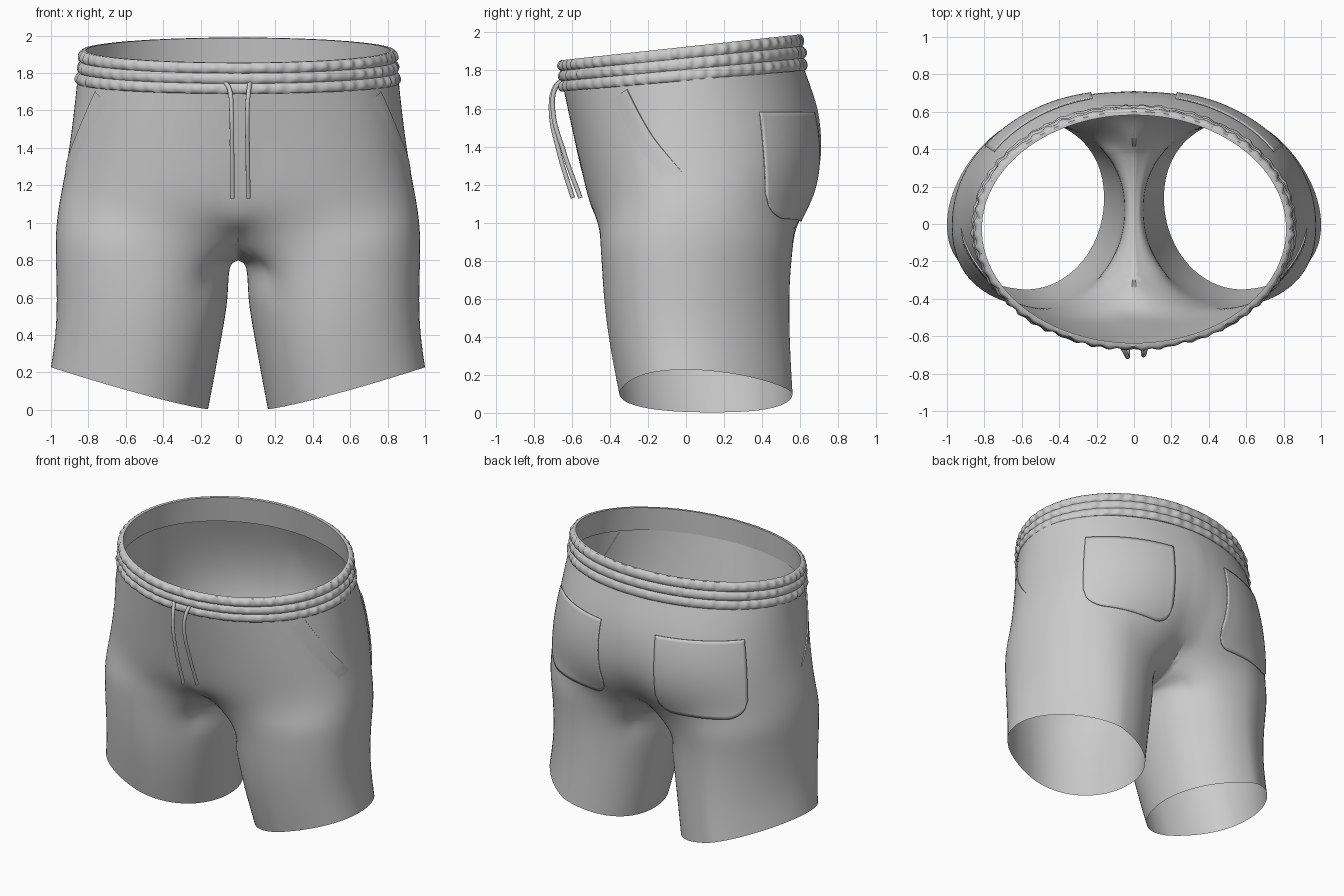
import bpy, math, random
from mathutils import Vector
from mathutils.bvhtree import BVHTree

if "Cube" in bpy.data.objects:
    bpy.data.objects.remove(bpy.data.objects["Cube"])

random.seed(4)
N, M, SUB = 72, 24, 6          # outer columns, inner-thigh columns, rows per span
SPREAD = math.radians(140)


def spow(v, p):
    return math.copysign(abs(v) ** p, v)


def make_object(name, verts, faces, mirror=False, thickness=0):
    me = bpy.data.meshes.new(name)
    me.from_pydata([tuple(v) for v in verts], [], faces)
    ob = bpy.data.objects.new(name, me)
    bpy.context.collection.objects.link(ob)
    if thickness:
        mod = ob.modifiers.new("thickness", 'SOLIDIFY')
        mod.thickness, mod.offset = thickness, -1
    if mirror:
        mod = ob.modifiers.new("mirror", 'MIRROR')
        mod.merge_threshold = 0.0005
    bpy.ops.object.select_all(action='DESELECT')
    bpy.context.view_layer.objects.active = ob
    ob.select_set(True)
    bpy.ops.object.shade_smooth_by_angle(angle=math.radians(50))
    return ob


def grid(rows, closed=False):
    n = len(rows[0])
    faces = []
    for i in range(len(rows) - 1):
        for j in range(n if closed else n - 1):
            k = (j + 1) % n
            faces.append((i * n + j, (i + 1) * n + j, (i + 1) * n + k, i * n + k))
    return [v for r in rows for v in r], faces


def spline(keys):
    pts = [2 * keys[0] - keys[1]] + keys + [2 * keys[-1] - keys[-2]]
    out = []
    for i in range(1, len(pts) - 2):
        a, b, c, d = pts[i - 1:i + 3]
        for k in range(SUB):
            t = k / SUB
            out.append(0.5 * (2 * b + (c - a) * t + (2 * a - 5 * b + 4 * c - d) * t * t
                              + (3 * b - a - 3 * c + d) * t ** 3))
    return out + [keys[-1]]


def relax(col, weight):
    for _ in range(24):
        mid = [(a + c) / 2 for a, c in zip(col, col[2:])]
        col = [col[0]] + [b.lerp(m, weight * .6) for b, m in zip(col[1:-1], mid)] + [col[-1]]
    return col


# Key rings: half hip outlines, then full leg outlines
def hip(zf, zs, zb, rx, yf, yb, p, dipf, dipb):
    ring = []
    for j in range(N + 1):
        a = -math.pi / 2 + math.pi * j / N
        c, s = max(0, math.cos(a)), math.sin(a)
        x = 0 if j in (0, N) else rx * c ** p
        groove = math.exp(-(x / 0.18) ** 2)
        y = -(abs(s) ** p) * abs(yf) + dipf * groove if s < 0 else s ** p * yb - dipb * groove
        ring.append(Vector((x, y, zs * c + (zf if s < 0 else zb) * (1 - c))))
    return ring


def leg(x0, x1, y0, y1, zi, zo, p, skew, point, fork=False):
    ring = []
    cx, rx, cy, ry = (x0 + x1) / 2, (x1 - x0) / 2, (y0 + y1) / 2, (y1 - y0) / 2
    for j in range(N + M):
        q = max(0, (j - N) / M)
        a = -SPREAD + 2 * SPREAD * j / N if j <= N else SPREAD + (2 * math.pi - 2 * SPREAD) * q
        c, s = math.cos(a), math.sin(a)
        y = cy + ry * spow(s, p) - skew * c * c * (1 if c > 0 else 0 if fork else -.3)
        if fork and c < 0:
            c = -min(1, abs(c) / abs(math.cos(SPREAD)) + 1e-6)
        x = cx + rx * (spow(c, p + point) if c > 0 else spow(c, p))
        if fork and (j >= N or j == 0):
            x = 0
        u = max(0, (x - x0) / (x1 - x0))
        z = zi + (zo - zi) * u ** 1.2
        if fork and j > N:
            z -= 0.085 * math.sin(math.pi * q) ** 0.8
        ring.append(Vector((x, y, z)))
    return ring


hips = [hip(1.71, 1.77, 1.83, .858, -.645, .615, 1, 0, 0),
        hip(1.50, 1.53, 1.55, .882, -.60, .71, .93, 0, .01),
        hip(1.24, 1.27, 1.26, .92, -.55, .725, .89, .01, .03),
        hip(1.02, 1.10, 1.03, .96, -.515, .655, .90, .05, .08)]
legs = [leg(0, .975, -.455, .57, .885, .94, .94, .06, .06, True),
        leg(.044, .974, -.44, .55, .755, .84, .95, .07, .09),
        leg(.062, .97, -.435, .54, .55, .67, .96, .08, .13),
        leg(.11, .965, -.40, .545, .27, .44, .97, .10, .2),
        leg(.16, 1.0, -.35, .56, .003, .227, .97, .11, .32)]

# Shorts body: outer panel joined to the inner thigh strip
outer = [relax(spline([r[j] for r in hips + legs]), min(1, min(j, N - j) / 6)) for j in range(N + 1)]
inner = [spline([r[j] for r in legs]) for j in range(N + 1, N + M)]
verts, faces = grid([[col[i] for col in outer] for i in range(len(outer[0]))])
base, W = len(verts), N + 1
top = len(hips) * SUB
for col in inner:
    verts += col
L = len(inner[0])


def strip_index(c, i):
    if c == 0:
        return (top + i) * W + N
    if c == M:
        return (top + i) * W
    return base + (c - 1) * L + i


for c in range(M):
    for i in range(L - 1):
        faces.append((strip_index(c, i), strip_index(c, i + 1),
                      strip_index(c + 1, i + 1), strip_index(c + 1, i)))
make_object("shorts_body", verts, faces, mirror=True)
surface = BVHTree.FromPolygons(verts, faces)


def project(target, direction, lift):
    hit, nor, _, _ = surface.ray_cast(target + direction * 3, -direction)
    if hit is None:
        return target
    return hit + (nor if nor.dot(direction) > 0 else -nor) * lift


# Back patch pockets with rounded lower corners
rows = []
for i in range(25):
    row = []
    for j in range(33):
        u = j / 32
        az = math.radians(57 - 41 * u)
        e = max(0, (abs(u - .5) - .28) / .22)
        low = 1.005 + 0.13 * (1 - math.sqrt(max(0, 1 - e * e))) + .02 * (1 - u)
        z = 1.58 + (low - 1.58) * i / 24
        d = Vector((math.sin(az), math.cos(az), 0))
        row.append(project(Vector((0, -.1, z)), d, .011))
    rows.append(row)
make_object("back_pocket", *grid(rows), mirror=True, thickness=.008)

# Slanted front pocket openings, fading out at both sides
edge = spline([Vector(p) for p in ((0, -.33, 1.70), (0, -.27, 1.59), (0, -.19, 1.46),
                                   (0, -.10, 1.35), (0, -.03, 1.27))])
side = Vector((1, -.35, 0)).normalized()
rows = []
for i, p in enumerate(edge):
    fade = min(1, (len(edge) - 1 - i) / 6 + .15)
    row = []
    for w, h in ((-1, .001), (-.5, .005), (-.1, .009), (0, .008), (.02, -.003)):
        y, z = p.y + .09 * w, p.z + .05 * w
        # aim the slanted ray so that it lands at this y on the hip
        x = .86 + (1.7 - z) * .18 - .35 * y * y
        row.append(project(Vector((x, y, z)), side, h * fade))
    rows.append(row)
make_object("front_pocket_opening", *grid(rows), mirror=True)

# Gathered elastic waistband: three puckered rows outside, smooth wall inside
COLS, ROWS, KNOTS = 480, 24, 120
puckers = [[random.uniform(-.5, .5) + (.5 if k % 2 else -.5) for k in range(KNOTS)] for r in range(3)]


def band_point(a, v, lift):
    x, y = (.859 - .026 * v + lift) * math.cos(a), (.643 - .014 * v + lift) * math.sin(a)
    low, high = 1.745 + .087 * y, 1.922 + .108 * y
    return Vector((x, y - .015 - .012 * v, low + (high - low) * v))


rows = [[band_point(2 * math.pi * j / COLS, i / 7, -.02) for j in range(COLS)] for i in range(8)]
for i in range(ROWS + 1):
    v = 1 - i / ROWS
    r = min(2, int(v * 3))
    puff = abs(math.sin(3 * math.pi * v)) ** .7
    row = []
    for j in range(COLS):
        k = j * KNOTS / COLS
        w = (1 - math.cos(math.pi * (k - int(k)))) / 2
        n = puckers[r][int(k)] * (1 - w) + puckers[r][(int(k) + 1) % KNOTS] * w
        row.append(band_point(2 * math.pi * j / COLS, v, puff * (.013 + .0065 * n) + .001 + .002 * n))
    rows.append(row)
rows.append(rows[0])
make_object("waistband", *grid(rows, closed=True))


# Two hanging drawstring ends
def cord(name, points):
    cu = bpy.data.curves.new(name, 'CURVE')
    cu.dimensions = '3D'
    cu.bevel_depth, cu.bevel_resolution, cu.resolution_u = .012, 3, 8
    cu.use_fill_caps = True
    sp = cu.splines.new('BEZIER')
    sp.bezier_points.add(len(points) - 1)
    for bp, co in zip(sp.bezier_points, points):
        bp.co = co
        bp.handle_left_type = bp.handle_right_type = 'AUTO'
    ob = bpy.data.objects.new(name, cu)
    bpy.context.collection.objects.link(ob)


cord("left_drawstring", [(-.07, -.645, 1.755), (-.045, -.69, 1.71), (-.035, -.71, 1.60),
                         (-.032, -.67, 1.38), (-.03, -.595, 1.13)])
cord("right_drawstring", [(.065, -.645, 1.755), (.058, -.685, 1.71), (.05, -.70, 1.60),
                          (.052, -.645, 1.38), (.055, -.555, 1.13)])
